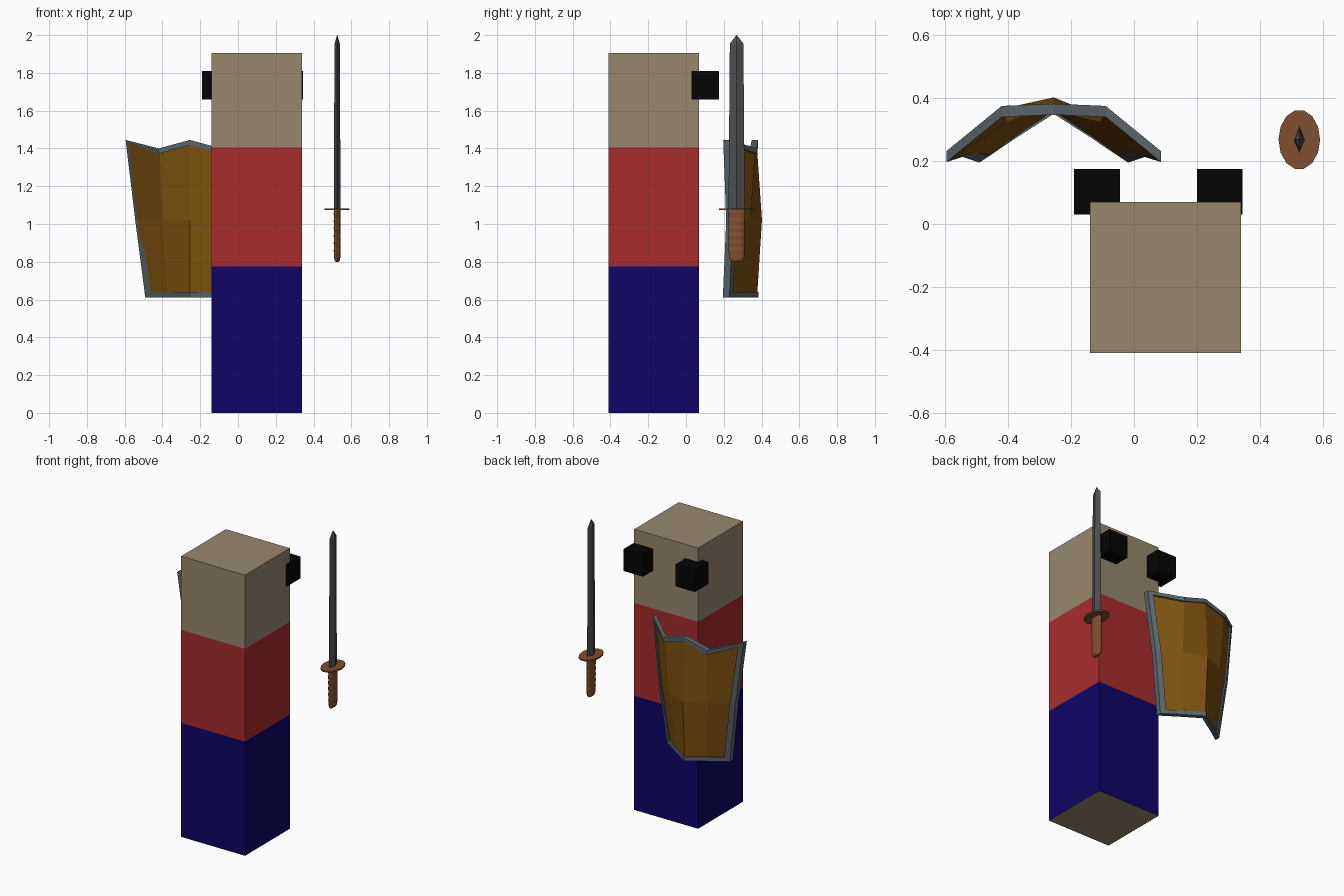
import bpy
import bmesh
from math import sin, cos, pi

if "Cube" in bpy.data.objects:
    bpy.data.objects.remove(bpy.data.objects["Cube"])


def material(name, rgb):
    """Material from display (0-255) colour, stored as linear."""
    m = bpy.data.materials.new(name)
    m.diffuse_color = [(c / 255) ** 2.2 for c in rgb] + [1]
    m.use_nodes = True
    m.node_tree.nodes["Principled BSDF"].inputs["Base Color"].default_value = m.diffuse_color
    return m


SKIN = material("skin", (150, 135, 110))
RED = material("red_cloth", (166, 48, 48))
BLUE = material("blue_cloth", (22, 13, 102))
BLACK = material("black", (13, 13, 13))
STEEL = material("dark_steel", (78, 79, 80))
RIM = material("rim_steel", (90, 100, 105))
GOLD = material("gold_wood", (124, 82, 22))
LEATHER = material("leather", (128, 80, 52))


def finish(name, bm, *mats):
    bmesh.ops.recalc_face_normals(bm, faces=bm.faces[:])
    me = bpy.data.meshes.new(name)
    bm.to_mesh(me)
    bm.free()
    ob = bpy.data.objects.new(name, me)
    bpy.context.collection.objects.link(ob)
    for m in mats:
        me.materials.append(m)
    return ob


def loft(name, rings, mat, close_ends=True, wrap=False):
    """Skin a list of equally sized point rings; wrap joins last to first."""
    bm = bmesh.new()
    vs = [[bm.verts.new(p) for p in ring] for ring in rings]
    n = len(rings[0])
    pairs = list(zip(vs, vs[1:])) + ([(vs[-1], vs[0])] if wrap else [])
    for a, b in pairs:
        for i in range(n):
            j = (i + 1) % n
            bm.faces.new((a[i], a[j], b[j], b[i]))
    if close_ends and not wrap:
        bm.faces.new(vs[0])
        bm.faces.new(vs[-1])
    return finish(name, bm, mat)


def box(name, x, y, z, mat):
    rings = [[(x[0], y[0], h), (x[1], y[0], h), (x[1], y[1], h), (x[0], y[1], h)] for h in z]
    return loft(name, rings, mat)


# Body: three stacked blocks
BX, BY = (-0.14, 0.34), (-0.41, 0.07)
legs = box("legs", BX, BY, (0, 0.775), BLUE)
box("torso", BX, BY, (0.775, 1.405), RED)
box("head", BX, BY, (1.405, 1.905), SKIN)
legs.data.materials.append(SKIN)
for f in legs.data.polygons:
    if f.normal.z < -0.5:
        f.material_index = 1

# Eyes
for side, x in (("left", -0.19), ("right", 0.20)):
    box("eye_" + side, (x, x + 0.145), (0.03, 0.175), (1.66, 1.81), BLACK)

# Sword
SX, SY = 0.525, 0.268


def ellipse(rx, ry, z, n=12, dy=0):
    return [(SX + rx * cos(2 * pi * i / n), SY + dy + ry * sin(2 * pi * i / n), z) for i in range(n)]


loft("blade", [ellipse(0.018, 0.043, 1.08, 4), ellipse(0.014, 0.036, 1.955, 4),
               ellipse(0.0005, 0.001, 2.0, 4)], STEEL)
loft("guard", [ellipse(0.066, 0.095, z, 14) for z in (1.073, 1.083)], LEATHER)
grip = [ellipse(0.008, 0.025, 0.80), ellipse(0.014, 0.036, 0.808), ellipse(0.017, 0.041, 0.825)]
for k in range(13):  # finger ridges
    bump = 0.002 * (k % 2)
    grip.append(ellipse(0.0165 + bump, 0.041 + bump + k * 0.0002, 0.84 + k * 0.0195))
loft("grip", grip, LEATHER)

# Shield: half rows of (x offset, back y, z) from centre outward, then mirrored
CX, DEPTH = -0.255, 0.035
half_rows = [
    [(0, 0.382, 1.445), (0.165, 0.375, 1.40), (0.34, 0.232, 1.445)],
    [(0, 0.410, 1.02), (0.155, 0.350, 1.03), (0.289, 0.248, 1.02)],
    [(0, 0.385, 0.612), (0.12, 0.308, 0.612), (0.236, 0.230, 0.612)],
]
rows = [[(-x, y, z) for x, y, z in r[:0:-1]] + r for r in half_rows]

# Shield panel
bm = bmesh.new()
layers = []
for dy in (-0.008, -0.027):
    layers.append([[bm.verts.new((CX + x * 0.96, y + dy, 1.02 + (z - 1.02) * 0.965))
                    for x, y, z in r] for r in rows])
for g in layers:
    for r in range(2):
        for c in range(4):
            bm.faces.new((g[r][c], g[r][c + 1], g[r + 1][c + 1], g[r + 1][c]))
finish("shield_panel", bm, GOLD)

# Shield rim: square section swept around the outline
outline = ([(p, 0, -1) for p in rows[0]] + [(rows[1][4], -1, 0)]
           + [(p, 0, 1) for p in rows[2][::-1]] + [(rows[1][0], 1, 0)])
W = 0.028
rim = []
for (x, y, z), ix, iz in outline:
    edge = max(abs(q[0]) for q in (rows[0][4] if iz < 0 else rows[2][4],))
    corner = iz != 0 and abs(abs(x) - edge) < 1e-4
    if corner:
        ix = -1 if x > 0 else 1
    # inset point follows the panel slope sideways
    qx, qz = x + ix * W, z + iz * W
    qy = y + abs(ix) * W * 0.75
    rim.append([(CX + x, y, z), (CX + qx, qy, qz),
                (CX + qx, qy - DEPTH, qz), (CX + x, y - DEPTH, z)])
loft("shield_rim", rim, RIM, wrap=True)
